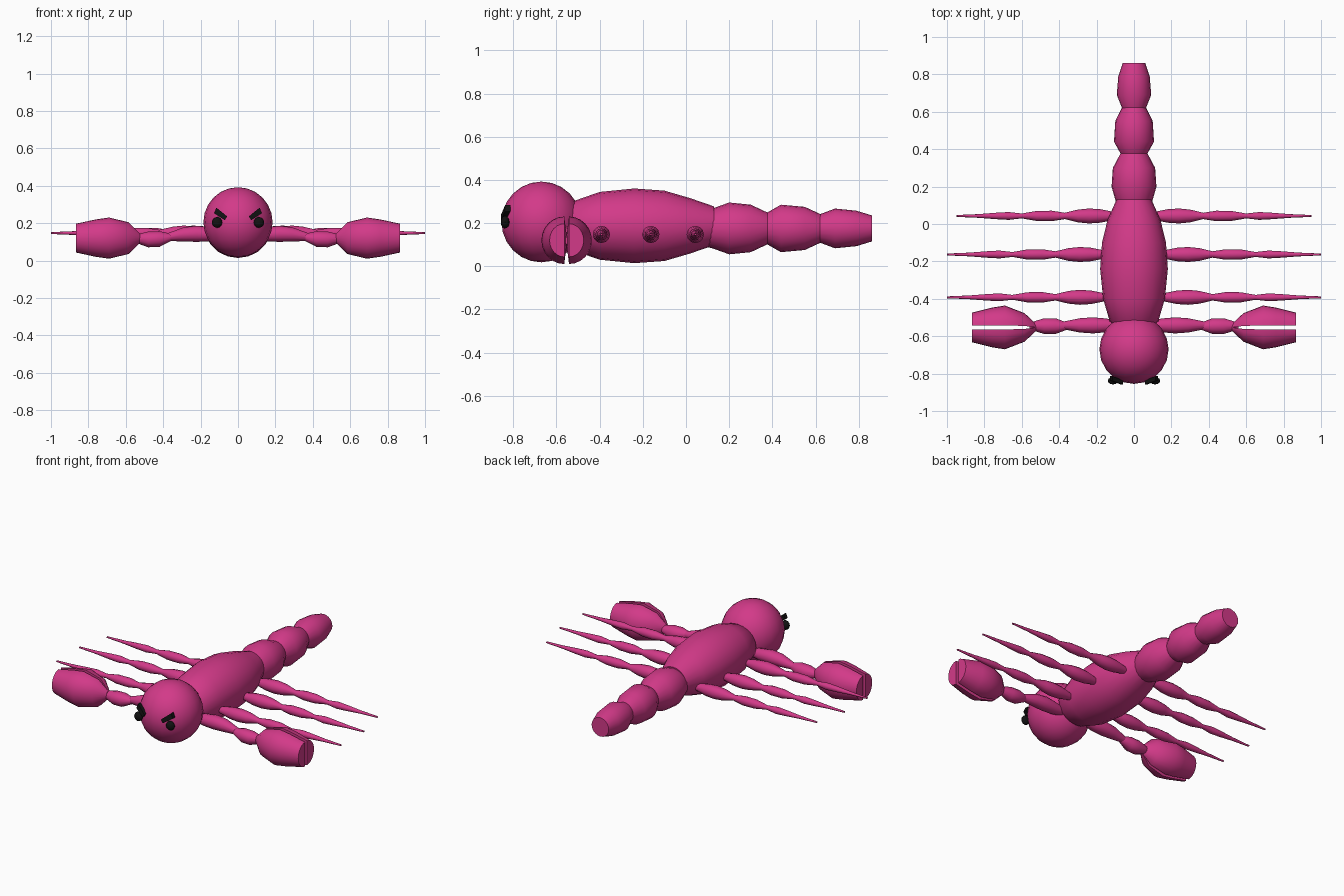
import bpy, bmesh, math
from mathutils import Vector, Matrix

if "Cube" in bpy.data.objects:
    bpy.data.objects.remove(bpy.data.objects["Cube"])


def material(name, rgb):
    m = bpy.data.materials.new(name)
    m.diffuse_color = (*rgb, 1)
    m.use_nodes = True
    m.node_tree.nodes["Principled BSDF"].inputs["Base Color"].default_value = m.diffuse_color
    return m


PINK = material("pink", (0.65, 0.042, 0.25))
BLACK = material("black", (0.006, 0.006, 0.006))


def finish(name, bm, mat, angle=40):
    bmesh.ops.recalc_face_normals(bm, faces=bm.faces)
    me = bpy.data.meshes.new(name)
    bm.to_mesh(me)
    bm.free()
    me.materials.append(mat)
    ob = bpy.data.objects.new(name, me)
    bpy.context.collection.objects.link(ob)
    bpy.ops.object.select_all(action='DESELECT')
    ob.select_set(True)
    bpy.context.view_layer.objects.active = ob
    bpy.ops.object.shade_smooth_by_angle(angle=math.radians(angle))
    return ob


def loft(name, stations, sides=16, start=0.0, sweep=2 * math.pi):
    """Skin rings given as (centre, half-axis u, half-axis v); a partial sweep is closed flat."""
    bm = bmesh.new()
    full = sweep > 6
    n = sides if full else sides + 1
    rings = []
    for c, u, v in stations:
        angles = [start + sweep * i / sides for i in range(n)]
        rings.append([bm.verts.new(Vector(c) + Vector(u) * math.cos(a) + Vector(v) * math.sin(a))
                      for a in angles])
    for r, s in zip(rings, rings[1:]):
        for i in range(n):
            j = (i + 1) % n
            bm.faces.new((r[i], r[j], s[j], s[i]))
    bm.faces.new(rings[0])
    bm.faces.new(rings[-1])
    return finish(name, bm, PINK)


def ellipsoid(name, loc, size, mat, seg=20, rings=12):
    bm = bmesh.new()
    bmesh.ops.create_uvsphere(bm, u_segments=seg, v_segments=rings, radius=1)
    bmesh.ops.transform(bm, matrix=Matrix.Translation(loc) @ Matrix.Diagonal((*size, 1)), verts=bm.verts)
    return finish(name, bm, mat)


def trunk(name, z, profile):
    loft(name, [((0, y, z), (rx, 0, 0), (0, 0, rz)) for y, rx, rz in profile], 20)


def limb(name, side, y, profile):
    loft(name, [((side * x, y, z), (0, r, 0), (0, 0, r)) for x, z, r in profile], 12)


# Head, body and three tail segments
ellipsoid("head", (0, -0.67, 0.205), (0.185, 0.185, 0.187), PINK)
trunk("body", 0.187, [(-0.57, 0.07, 0.06), (-0.52, 0.13, 0.115), (-0.4, 0.165, 0.157),
                      (-0.24, 0.181, 0.173), (-0.1, 0.171, 0.163), (0.02, 0.142, 0.128), (0.13, 0.094, 0.09)])
trunk("tail_segment_1", 0.175, [(0.08, 0.08, 0.08), (0.13, 0.1, 0.095), (0.2, 0.12, 0.12),
                                (0.3, 0.113, 0.11), (0.385, 0.068, 0.07)])
trunk("tail_segment_2", 0.175, [(0.37, 0.068, 0.07), (0.44, 0.107, 0.11), (0.55, 0.1, 0.1),
                                (0.63, 0.06, 0.063)])
trunk("tail_segment_3", 0.175, [(0.61, 0.06, 0.062), (0.69, 0.092, 0.092), (0.79, 0.084, 0.082),
                                (0.862, 0.06, 0.06)])

leg_profile = [(0.11, 0.012), (0.17, 0.024), (0.23, 0.036), (0.29, 0.04), (0.35, 0.034), (0.42, 0.017),
               (0.49, 0.028), (0.57, 0.027), (0.65, 0.013), (0.72, 0.021), (0.79, 0.017),
               (0.88, 0.010), (1.0, 0.005)]

for label, s in (("right", 1), ("left", -1)):
    # Three thin walking legs per side
    for k, (y, shift) in enumerate(((-0.392, 0), (-0.163, 0), (0.043, -0.05))):
        limb(f"{label}_leg_{k + 1}", s, y, [(x + shift, 0.147, r) for x, r in leg_profile])

    # Claw arm
    limb(f"{label}_arm_upper", s, -0.542, [(0.08, 0.14, 0.025), (0.15, 0.14, 0.037), (0.22, 0.143, 0.043),
                                           (0.29, 0.14, 0.038), (0.38, 0.125, 0.02)])
    limb(f"{label}_arm_lower", s, -0.546, [(0.36, 0.124, 0.02), (0.42, 0.115, 0.042), (0.48, 0.113, 0.042),
                                           (0.56, 0.118, 0.018)])

    # Two half-round pincers with a gap between their flat faces
    for part, d in (("back", 1), ("front", -1)):
        loft(f"{label}_pincer_{part}",
             [((s * x, -0.553 + d * gap, 0.12), (0, d * ry, 0), (0, 0, rz))
              for x, gap, ry, rz in ((0.525, 0.0, 0.02, 0.025), (0.585, 0.008, 0.068, 0.085),
                                     (0.69, 0.011, 0.106, 0.11), (0.76, 0.011, 0.095, 0.1),
                                     (0.866, 0.011, 0.068, 0.077))],
             12, -math.pi / 2, math.pi)

    # Eye and slanted angry brow
    ellipsoid(f"{label}_eye", (s * 0.112, -0.838, 0.204), (0.028, 0.02, 0.029), BLACK, 12, 8)
    a, b = Vector((s * 0.064, -0.846, 0.226)), Vector((s * 0.122, -0.826, 0.268))
    bm = bmesh.new()
    bmesh.ops.create_cube(bm, size=1)
    for v in bm.verts:
        outer = v.co.x > 0
        v.co = (b if outer else a) + Vector((-s * 0.5 * v.co.z * 0.025, v.co.y * 0.024,
                                             v.co.z * (0.03 if outer else 0.02)))
    finish(f"{label}_brow", bm, BLACK)
